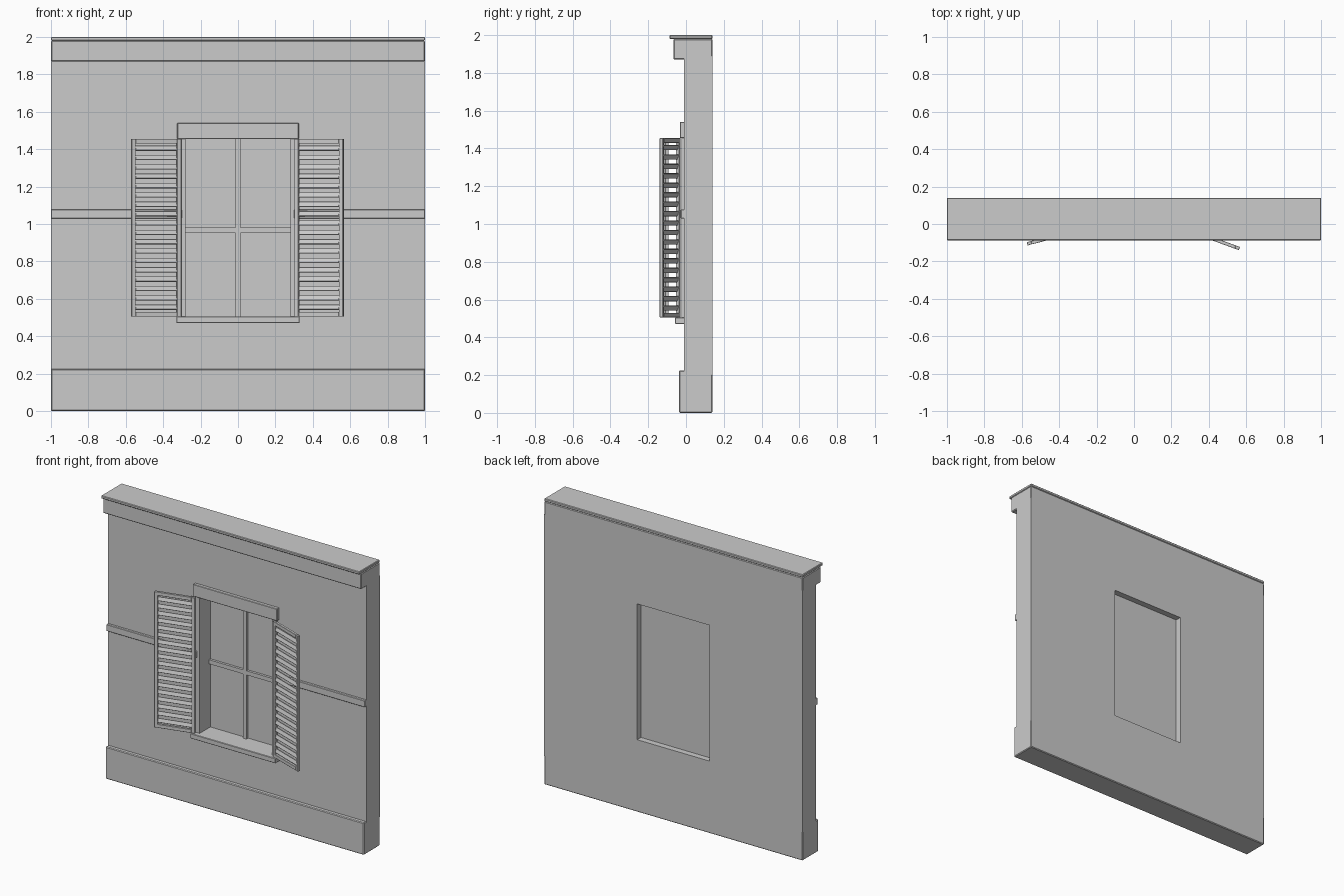
import bpy, bmesh
from math import radians
from mathutils import Matrix, Vector

if "Cube" in bpy.data.objects:
    bpy.data.objects.remove(bpy.data.objects["Cube"])

BACK = 0.14          # rear plane of the wall
FACE = -0.01         # front plane of the wall
W, Z0, Z1 = 0.28, 0.505, 1.455   # window half width, bottom, top


def make_object(name, bm):
    bmesh.ops.recalc_face_normals(bm, faces=bm.faces)
    mesh = bpy.data.meshes.new(name)
    bm.to_mesh(mesh)
    bm.free()
    obj = bpy.data.objects.new(name, mesh)
    bpy.context.collection.objects.link(obj)
    return obj


def add_box(bm, x, y, z, tilt=0):
    center = Vector([(a + b) / 2 for a, b in (x, y, z)])
    size = [abs(b - a) for a, b in (x, y, z)]
    m = Matrix.Translation(center) @ Matrix.Rotation(tilt, 4, 'X') @ Matrix.Diagonal((*size, 1))
    bmesh.ops.create_cube(bm, size=1, matrix=m)


def bevel(obj, width):
    mod = obj.modifiers.new("edge", 'BEVEL')
    mod.width = width
    mod.segments = 1


def box(name, x, y, z, width=0.003):
    bm = bmesh.new()
    add_box(bm, x, y, z)
    obj = make_object(name, bm)
    if width:
        bevel(obj, width)
    return obj


# Wall with a window opening: rectangle rings at front and back
bm = bmesh.new()
rings = []
for hx, zb, zt in ((1, 0.2, 1.89), (W, Z0, Z1)):
    for y in (FACE, BACK):
        rings.append([bm.verts.new((sx * hx, y, z))
                      for sx, z in ((-1, zb), (1, zb), (1, zt), (-1, zt))])
of, ob, nf, nb = rings
for a, b in ((of, nf), (nf, nb), (nb, ob), (ob, of)):
    for i in range(4):
        j = (i + 1) % 4
        bm.faces.new((a[i], a[j], b[j], b[i]))
make_object("wall", bm)

# Plinth, cornice and coping
box("plinth", (-1, 1), (-0.037, BACK), (0, 0.225), 0.005)
box("cornice", (-1, 1), (-0.066, BACK), (1.87, 1.98), 0.005)
box("coping", (-1, 1), (-0.087, BACK), (1.98, 2.0), 0.004)

# String course on both sides of the window
for side, label in ((-1, "left"), (1, "right")):
    box("string_course_" + label, (side * 0.3, side), (-0.028, FACE + 0.01), (1.03, 1.077))
    box("jamb_" + label, (side * W, side * 0.312), (-0.025, FACE + 0.01), (Z0, Z1), 0)

# Lintel and sill
box("lintel", (-0.325, 0.325), (-0.033, FACE + 0.01), (Z1, 1.54))
box("sill", (-0.33, 0.33), (-0.058, FACE + 0.01), (0.47, Z0))

# Glass and glazing bars
box("window_pane", (-W, W), (0.094, 0.098), (Z0, Z1), 0)
box("glazing_bar_vertical", (-0.013, 0.013), (0.075, 0.095), (Z0, Z1), 0)
box("glazing_bar_horizontal", (-W, W), (0.077, 0.095), (0.953, 0.982), 0)


# Louvred shutters, swung open from their hinges
def shutter(name, side, angle):
    width, stile, rail, t, slats = 0.275, 0.023, 0.025, 0.009, 18
    bm = bmesh.new()
    for x in (0, width - stile):
        add_box(bm, (side * x, side * (x + stile)), (-t, t), (Z0, Z1))
    inner = (side * stile, side * (width - stile))
    add_box(bm, inner, (-t, t), (Z0, Z0 + rail))
    add_box(bm, inner, (-t, t), (Z1 - rail, Z1))
    pitch = (Z1 - Z0 - 2 * rail) / slats
    for i in range(slats):
        z = Z0 + rail + (i + 0.5) * pitch
        add_box(bm, inner, (-0.004, 0.004), (z - 0.014, z + 0.014), radians(-20))
    obj = make_object(name, bm)
    obj.location = (side * 0.305, -0.037, 0)
    obj.rotation_euler.z = -side * radians(angle)
    bevel(obj, 0.0015)


shutter("shutter_left", -1, 14.5)
shutter("shutter_right", 1, 20)
